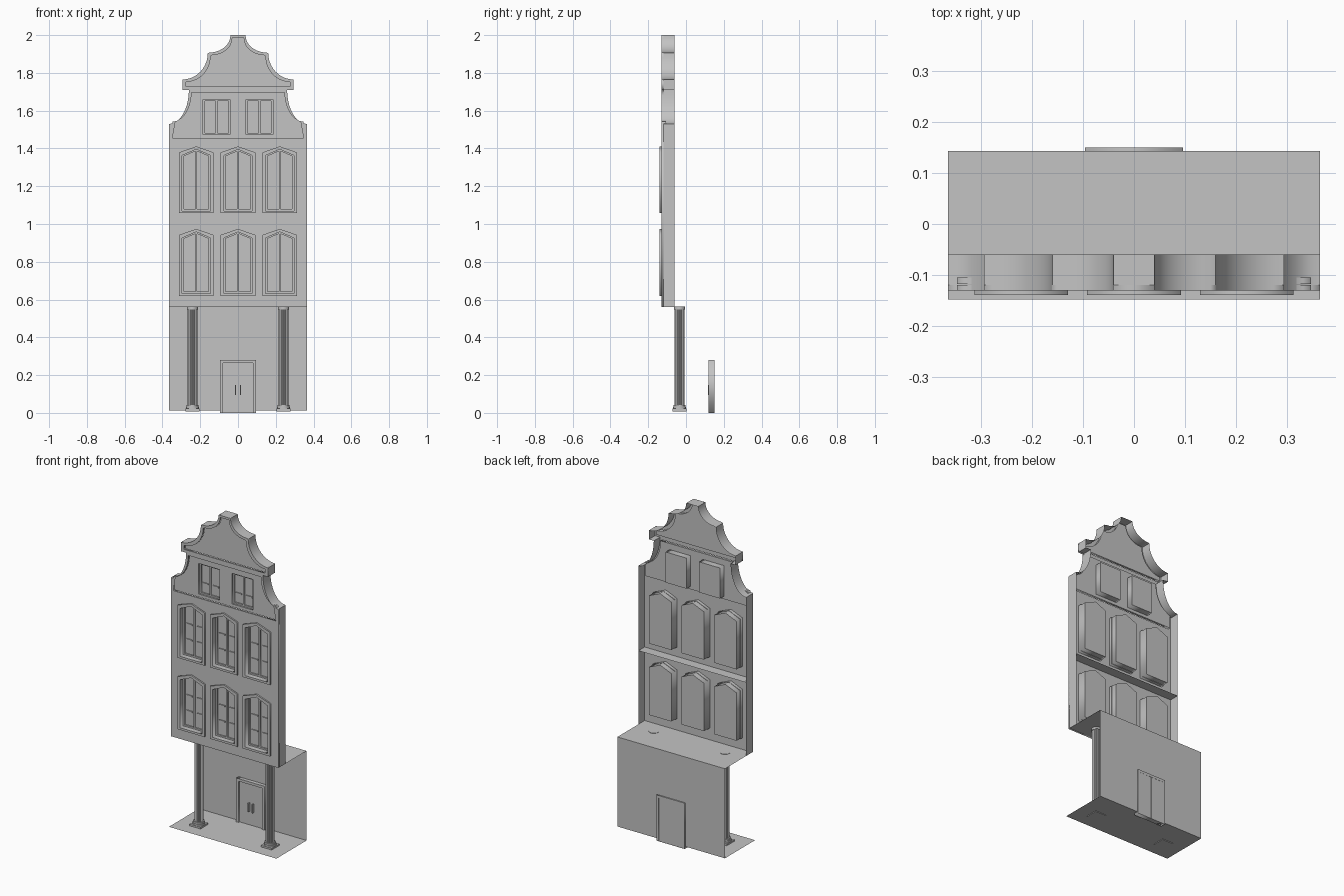
import bpy, bmesh, math
from mathutils import Matrix

if "Cube" in bpy.data.objects:
    bpy.data.objects.remove(bpy.data.objects["Cube"])

stone = bpy.data.materials.new("light_grey_stone")
stone.use_nodes = True
grey = (0.55, 0.55, 0.55, 1)
stone.diffuse_color = grey
stone.node_tree.nodes["Principled BSDF"].inputs["Base Color"].default_value = grey


def add_object(name, mesh):
    mesh.materials.clear()
    mesh.materials.append(stone)
    ob = bpy.data.objects.new(name, mesh)
    bpy.context.scene.collection.objects.link(ob)
    return ob


def from_bmesh(name, bm):
    mesh = bpy.data.meshes.new(name)
    bm.to_mesh(mesh)
    bm.free()
    return add_object(name, mesh)


def plate(name, loops, y0, y1):
    """Upright plate from x-z loops; inner loops become holes."""
    curve = bpy.data.curves.new(name, "CURVE")
    curve.dimensions = "2D"
    curve.fill_mode = "BOTH"
    curve.extrude = (y1 - y0) / 2
    for loop in loops:
        spline = curve.splines.new("POLY")
        spline.points.add(len(loop) - 1)
        for point, (x, z) in zip(spline.points, loop):
            point.co = (x, z, 0, 1)
        spline.use_cyclic_u = True
    temp = bpy.data.objects.new(name + "_curve", curve)
    mesh = bpy.data.meshes.new_from_object(temp)
    bpy.data.objects.remove(temp)
    mesh.transform(Matrix.Translation((0, (y0 + y1) / 2, 0)) @ Matrix.Rotation(math.pi / 2, 4, "X"))
    return add_object(name, mesh)


def box(name, x, y, z):
    bm = bmesh.new()
    spans = (x, y, z)
    centre = [(a + b) / 2 for a, b in spans]
    size = [b - a for a, b in spans]
    bmesh.ops.create_cube(bm, size=1, matrix=Matrix.Translation(centre) @ Matrix.Diagonal((*size, 1)))
    return from_bmesh(name, bm)


def sheet(name, corners):
    bm = bmesh.new()
    bm.faces.new([bm.verts.new(c) for c in corners])
    return from_bmesh(name, bm)


def sweep(start, end, steps=10):
    """Concave quarter curve, starting level and ending upright."""
    (x0, z0), (x1, z1) = start, end
    angles = [i * math.pi / 2 / steps for i in range(steps + 1)]
    return [(x0 + (x1 - x0) * math.sin(t), z0 + (z1 - z0) * (1 - math.cos(t))) for t in angles]


def mirrored(half):
    return half + [(-x, z) for x, z in reversed(half)]


def house(cx, half, bottom, shoulder, peak):
    loop = [(cx - half, bottom), (cx + half, bottom), (cx + half, shoulder)]
    if peak > shoulder:
        loop.append((cx, peak))
    return loop + [(cx - half, shoulder)]


# Facade outline and recessed gable panels
FRONT, BACK = -0.13, -0.06
W = 0.364
outline = mirrored([(W, 0.56)] + sweep((W, 1.53), (0.26, 1.71)) + [(0.294, 1.71)]
                   + sweep((0.294, 1.765), (0.16, 1.905)) + sweep((0.15, 1.908), (0.04, 2.0)))
lower_panel = mirrored([(0.347, 1.455)] + sweep((0.347, 1.542), (0.246, 1.697)))
upper_panel = mirrored([(0.274, 1.727)] + sweep((0.274, 1.752), (0.145, 1.89))
                       + sweep((0.135, 1.895), (0.03, 1.987)))

# Window layout: centre x, half width, sill, shoulder, peak
main_windows = [(cx, 0.075, z, z + 0.293, z + 0.325)
                for z in (0.633, 1.07) for cx in (-0.221, 0, 0.221)]
attic_windows = [(cx, 0.071, 1.473, 1.66, 1.66) for cx in (-0.113, 0.113)]

plate("facade_front", [outline, lower_panel, upper_panel] + [house(*w) for w in main_windows],
      FRONT, FRONT + 0.01)
plate("lower_gable_panel", [lower_panel] + [house(*w) for w in attic_windows], -0.118, -0.105)
plate("upper_gable_panel", [upper_panel], -0.118, -0.105)

# Side and gable edge running back from the facade
bm = bmesh.new()
rows = [[bm.verts.new((x, y, z)) for x, z in outline] for y in (FRONT, BACK)]
for i in range(len(outline) - 1):
    bm.faces.new((rows[0][i], rows[0][i + 1], rows[1][i + 1], rows[1][i]))
edge = from_bmesh("facade_edge", bm)
bpy.ops.object.select_all(action="DESELECT")
edge.select_set(True)
bpy.context.view_layer.objects.active = edge
bpy.ops.object.shade_smooth_by_angle(angle=math.radians(30))


# Windows: deep block, sash frame, crossbars and raised surround
def window(name, spec, bars, trimmed):
    cx, half, bottom, shoulder, peak = spec
    glass = -0.1
    plate(name + "_block", [house(*spec)], glass, -0.066)
    rise = peak - shoulder
    panes = []
    for s in (-1, 1):
        inner, outer = 0.005, half - 0.009
        panes.append([(cx + s * inner, bottom + 0.009), (cx + s * outer, bottom + 0.009),
                      (cx + s * outer, shoulder - 0.008 + rise * (1 - outer / half)),
                      (cx + s * inner, peak - 0.008 - rise * inner / half)])
        for z in bars:
            mid = cx + s * 0.036
            box(name + "_crossbar", (mid - 0.02, mid + 0.02), (glass - 0.006, glass),
                (bottom + z - 0.004, bottom + z + 0.004))
    plate(name + "_sash", [house(*spec)] + panes, glass - 0.008, glass)
    if trimmed:
        surround = house(cx, half + 0.017, bottom - 0.013, shoulder + 0.016, peak + 0.016)
        plate(name + "_surround", [surround, house(*spec)], -0.139, FRONT)
        plate(name + "_reveal", [house(cx, half + 0.002, bottom - 0.002, shoulder + 0.002, peak + 0.002),
                                 house(*spec)], FRONT, glass)


for spec in main_windows:
    window("main_window", spec, (0.097, 0.192), True)
for spec in attic_windows:
    window("attic_window", spec, (0.067,), False)

# Thin floors and ground storey back wall
REAR = 0.143
for name, z, y0, y1 in (("ground_floor", 0.012, -0.148, REAR), ("porch_ceiling", 0.56, FRONT, REAR),
                        ("upper_floor", 1.01, FRONT, BACK)):
    sheet(name, [(-W, y0, z), (W, y0, z), (W, y1, z), (-W, y1, z)])
sheet("back_wall", [(-W, REAR, 0.012), (W, REAR, 0.012), (W, REAR, 0.56), (-W, REAR, 0.56)])

# Double door with surround and handles
opening = [(-0.08, 0), (0.08, 0), (0.08, 0.264), (-0.08, 0.264)]
plate("door_surround", [[(-0.096, 0), (0.096, 0), (0.096, 0.28), (-0.096, 0.28)], opening], 0.12, 0.15)
for s in (-1, 1):
    box("door_leaf", sorted((s * 0.001, s * 0.08)), (0.13, 0.149), (0, 0.264))
    box("door_handle", sorted((s * 0.011, s * 0.017)), (0.116, 0.13), (0.095, 0.148))


# Fluted columns with stepped bases
def drum(name, x, y, radius, z0, z1, sides=32, groove=1.0):
    bm = bmesh.new()
    bmesh.ops.create_cone(bm, cap_ends=True, segments=sides, radius1=radius, radius2=radius,
                          depth=z1 - z0)
    for v in bm.verts:
        if round(math.atan2(v.co.y, v.co.x) / (2 * math.pi / sides)) % 2:
            v.co.x *= groove
            v.co.y *= groove
    bmesh.ops.translate(bm, vec=(x, y, (z0 + z1) / 2), verts=bm.verts)
    return from_bmesh(name, bm)


for x in (-0.241, 0.241):
    y = -0.034
    box("column_plinth", (x - 0.037, x + 0.037), (y - 0.037, y + 0.037), (0.008, 0.022))
    drum("column_base_ring", x, y, 0.035, 0.022, 0.032)
    drum("column_base_collar", x, y, 0.031, 0.032, 0.042)
    drum("column_shaft", x, y, 0.026, 0.042, 0.55, groove=0.88)
    drum("column_capital", x, y, 0.029, 0.548, 0.562)
